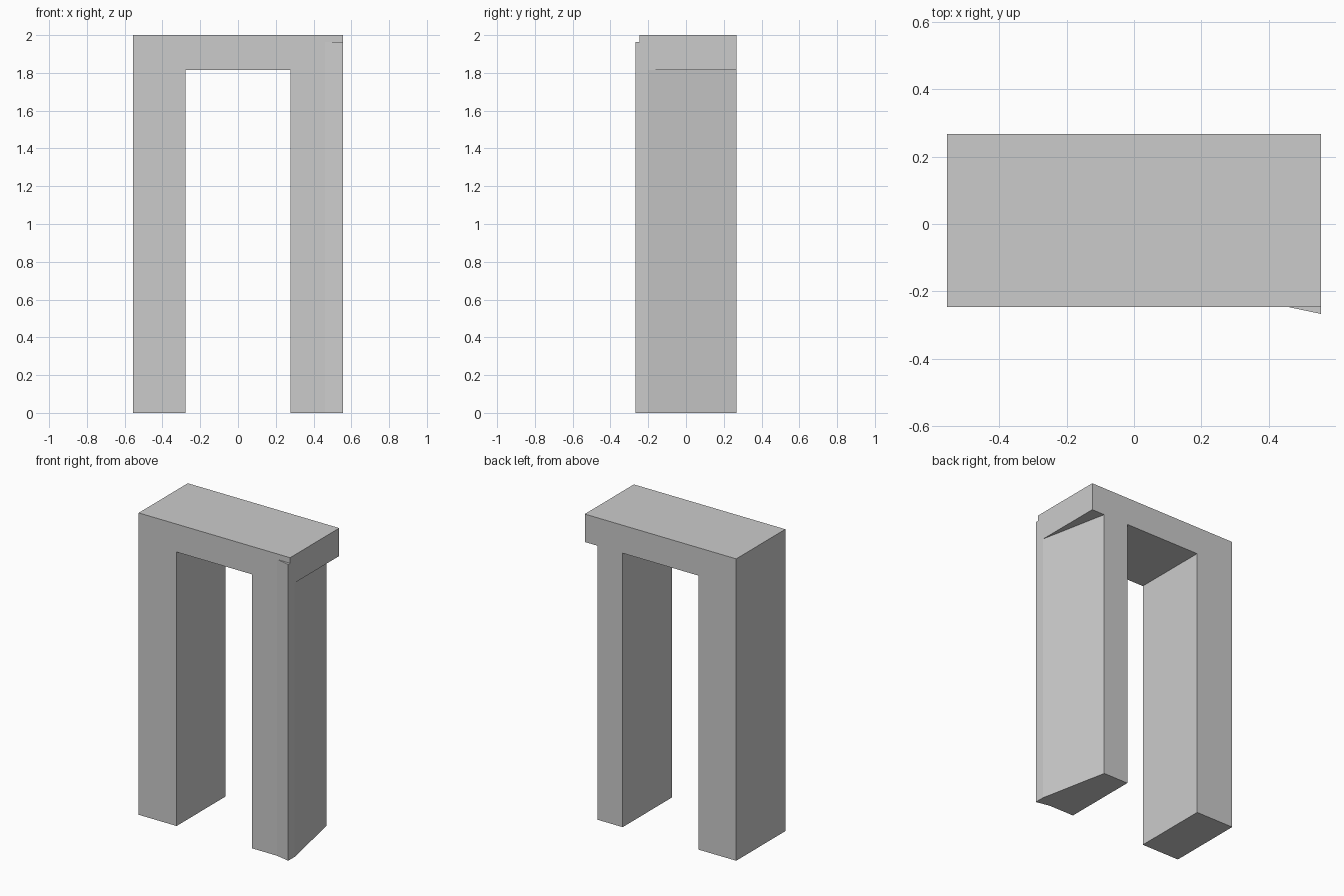
import bpy
import bmesh

cube = bpy.data.objects.get("Cube")
if cube:
    bpy.data.objects.remove(cube, do_unlink=True)

# One plain grey for the whole gateway
GREY = (0.6, 0.6, 0.6, 1.0)
stone = bpy.data.materials.new("plain grey")
stone.use_nodes = True
stone.diffuse_color = GREY
stone.node_tree.nodes["Principled BSDF"].inputs["Base Color"].default_value = GREY

HALF_W = 0.555      # half of the overall width
INNER = 0.277       # half of the opening
TAPER = 0.46        # where the tapered leg narrows to
FRONT, BACK, LIP = -0.247, 0.267, -0.267
BEAM_Z, LIP_Z, TOP = 1.815, 1.963, 2.0


def prism(name, outline, z0, z1):
    """Extrude a counter-clockwise floor outline from z0 up to z1."""
    bm = bmesh.new()
    base = bm.faces.new([bm.verts.new((x, y, z0)) for x, y in outline])
    up = bmesh.ops.extrude_face_region(bm, geom=[base], use_keep_orig=True)
    moved = [g for g in up["geom"] if isinstance(g, bmesh.types.BMVert)]
    bmesh.ops.translate(bm, verts=moved, vec=(0, 0, z1 - z0))
    bmesh.ops.recalc_face_normals(bm, faces=bm.faces)
    mesh = bpy.data.meshes.new(name)
    bm.to_mesh(mesh)
    bm.free()
    mesh.materials.append(stone)
    obj = bpy.data.objects.new(name, mesh)
    bpy.context.collection.objects.link(obj)
    return obj


def rect(x0, x1):
    return [(x0, FRONT), (x1, FRONT), (x1, BACK), (x0, BACK)]


# Beam across the top and the straight leg
prism("lintel", rect(-HALF_W, HALF_W), BEAM_Z, TOP)
prism("right_leg", rect(-HALF_W, -INNER), 0, BEAM_Z)

# Leg whose outer side slants inwards to the back
prism("left_leg", [(INNER, FRONT), (HALF_W, FRONT), (HALF_W, -0.2),
                   (TAPER, BACK), (INNER, BACK)], 0, BEAM_Z)

# Thin wedge standing proud of that leg's front corner
prism("left_leg_front_wedge", [(TAPER, FRONT), (HALF_W, LIP),
                               (HALF_W, FRONT)], 0, LIP_Z)
